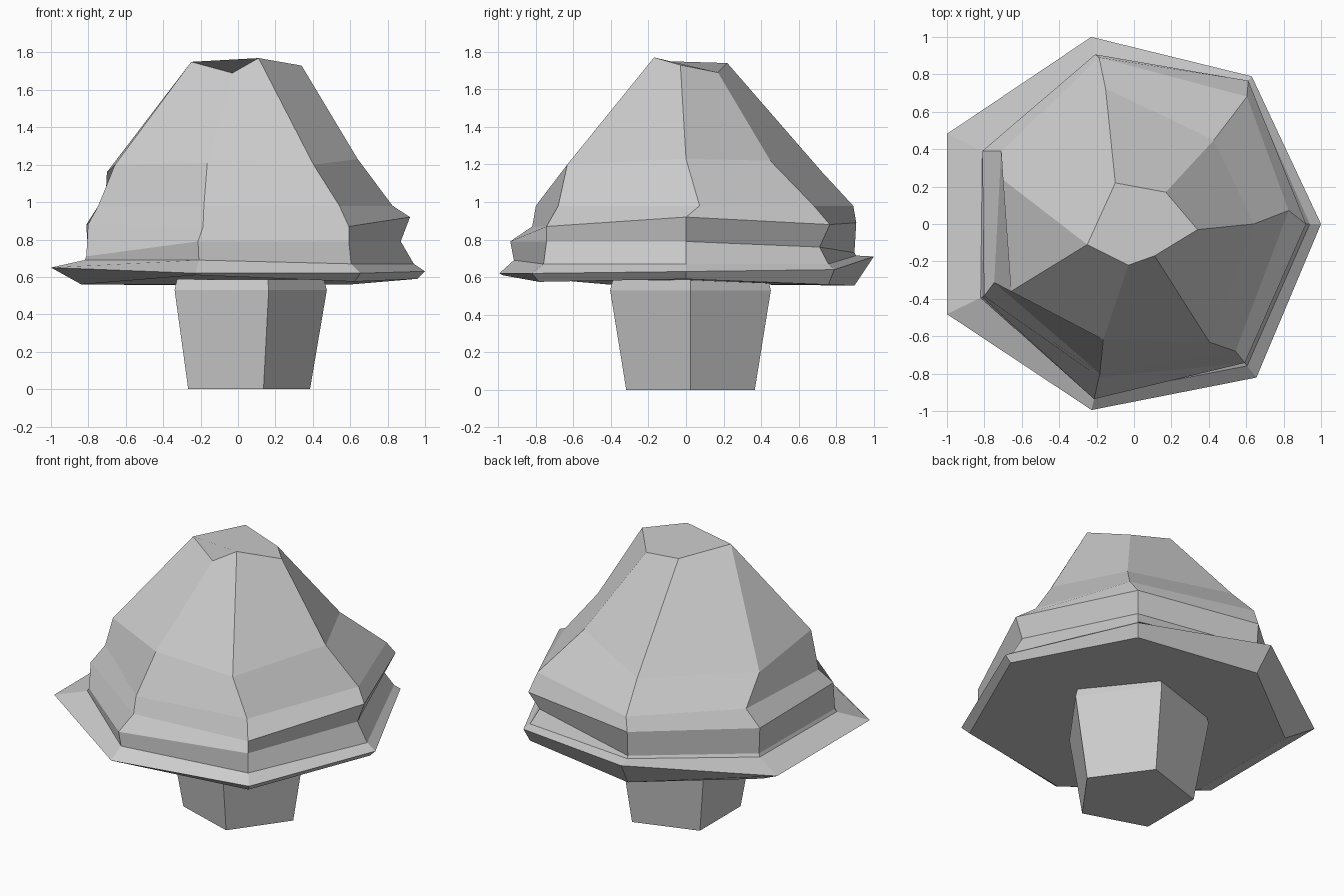
import bpy, bmesh
from math import cos, sin, radians

if "Cube" in bpy.data.objects:
    bpy.data.objects.remove(bpy.data.objects["Cube"])


def corner_ring(radii, heights, turns=None, centre=(0, 0)):
    """One polygonal loop of points from radius, height and turn per corner."""
    n = len(radii)
    if not isinstance(heights, (list, tuple)):
        heights = [heights] * n
    turns = turns or [0] * n
    pts = []
    for i in range(n):
        a = radians(360 * i / n + turns[i])
        pts.append((centre[0] + radii[i] * cos(a), centre[1] + radii[i] * sin(a), heights[i]))
    return pts


def loft(name, rings):
    """Skin a stack of loops, closing both ends, with flat faces."""
    bm = bmesh.new()
    loops = [[bm.verts.new(p) for p in ring] for ring in rings]
    n = len(loops[0])
    for low, high in zip(loops, loops[1:]):
        for i in range(n):
            j = (i + 1) % n
            bm.faces.new((low[i], low[j], high[j], high[i]))
    bm.faces.new(loops[0][::-1])
    bm.faces.new(loops[-1])
    bmesh.ops.remove_doubles(bm, verts=bm.verts, dist=0.002)
    bmesh.ops.recalc_face_normals(bm, faces=bm.faces)
    mesh = bpy.data.meshes.new(name)
    bm.to_mesh(mesh)
    bm.free()
    obj = bpy.data.objects.new(name, mesh)
    bpy.context.collection.objects.link(obj)
    return obj


# Five-sided trunk, widening upward with a small chamfer under the crown
loft("trunk", [corner_ring([r] * 5, z, centre=(0.025, 0.024))
               for r, z in ((0.36, 0.0), (0.45, 0.53), (0.435, 0.585))])

# Seven-sided crown: flared skirt, crumpled waist and shoulder
crown = [
    corner_ring([0.96, 0.97, 0.92, 0.93, 0.93, 1.00, 1.00],
                [0.59, 0.56, 0.555, 0.56, 0.56, 0.61, 0.575]),
    corner_ring([1.00, 1.01, 1.026, 1.11, 1.11, 1.02, 1.05],
                [0.63, 0.64, 0.71, 0.65, 0.65, 0.62, 0.62]),
    corner_ring([0.94, 0.97, 0.93, 0.90, 0.91, 0.94, 0.97],
                [0.67, 0.67, 0.715, 0.69, 0.69, 0.69, 0.67]),
    corner_ring([0.87, 0.91, 0.92, 0.89, 0.90, 0.96, 0.95],
                [0.79, 0.76, 0.73, 0.71, 0.71, 0.79, 0.79]),
    corner_ring([0.92, 0.98, 0.93, 0.90, 0.89, 0.84, 0.95],
                [0.92, 0.88, 0.89, 0.88, 0.88, 0.87, 0.87]),
    corner_ring([0.83, 0.91, 0.91, 0.81, 0.81, 0.82, 0.87], 0.98,
                [5, -3, -1, -3, -3, 0, 0]),
]
# Upper slopes and the small uneven peak (two corners share a point)
crown.append(corner_ring([0.64, 0.62, 0.74, 0.74, 0.75, 0.64, 0.75],
                         [1.23, 1.22, 1.16, 1.16, 1.20, 1.21, 1.20],
                         [0, -5, -1, 7, 3, -2, -6]))
crown.append([(0.34, -0.03, 1.73), (0.17, 0.17, 1.69), (-0.10, 0.22, 1.74),
              (-0.25, -0.11, 1.75), (-0.25, -0.11, 1.75), (-0.03, -0.22, 1.69),
              (0.11, -0.17, 1.77)])
loft("leafy_crown", crown)
